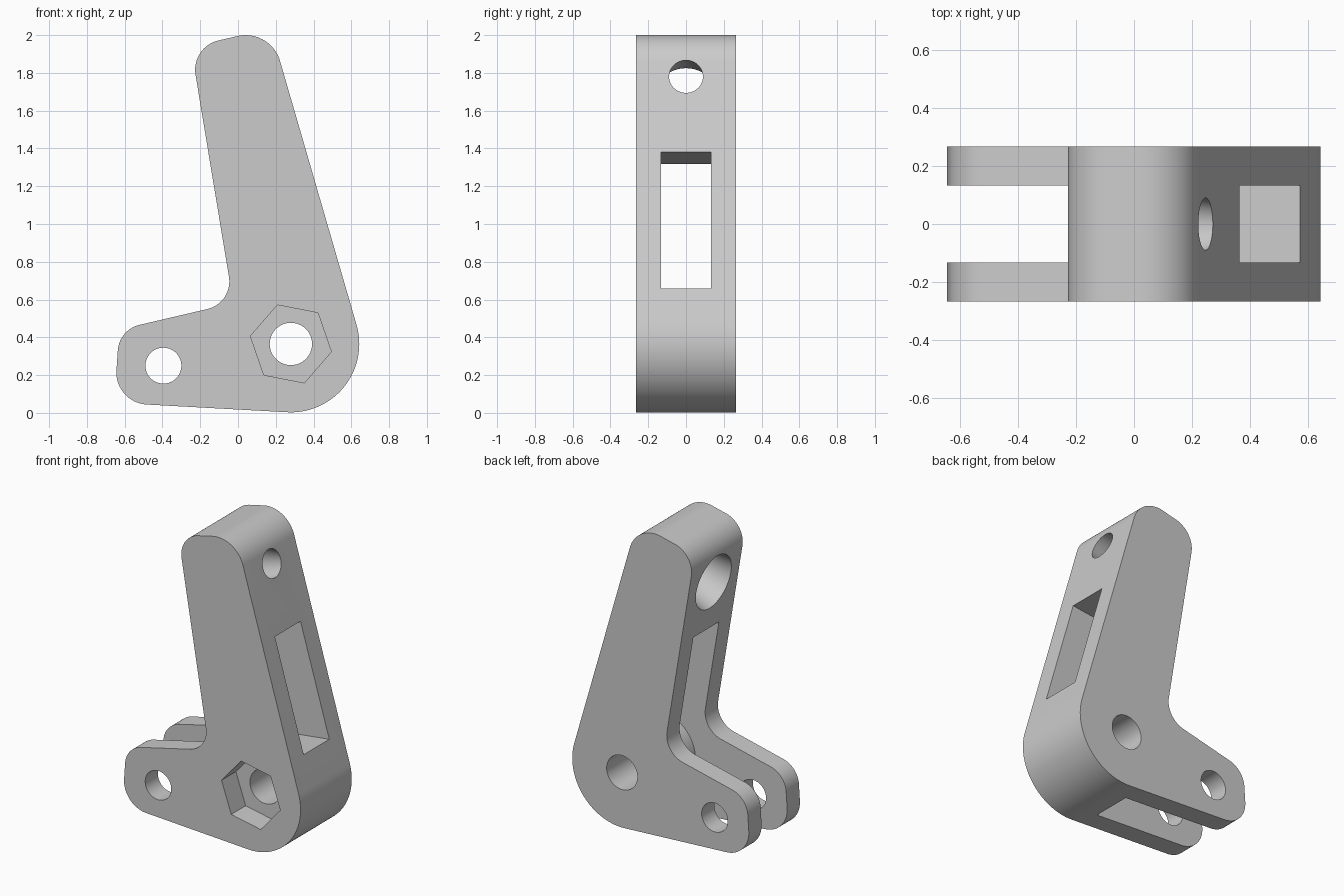
import bpy, bmesh
from math import sin, cos, radians
from mathutils import Matrix, Vector

if "Cube" in bpy.data.objects:
    bpy.data.objects.remove(bpy.data.objects["Cube"])

grey = bpy.data.materials.new("light grey")
grey.use_nodes = True
colour = (0.6, 0.6, 0.6, 1)
grey.diffuse_color = colour
grey.node_tree.nodes["Principled BSDF"].inputs["Base Color"].default_value = colour

HUB = (0.28, 0.365)
PIN = (-0.395, 0.25)
HALF = 0.266      # half thickness
SLOT = 0.133      # half slot width


def arc(centre, r, start, end, steps=20):
    angles = [radians(start + (end - start) * i / steps) for i in range(steps + 1)]
    return [(centre[0] + r * cos(a), centre[1] + r * sin(a)) for a in angles]


def finish(name, bm):
    bmesh.ops.recalc_face_normals(bm, faces=bm.faces)
    mesh = bpy.data.meshes.new(name)
    bm.to_mesh(mesh)
    bm.free()
    mesh.materials.append(grey)
    ob = bpy.data.objects.new(name, mesh)
    bpy.context.collection.objects.link(ob)
    return ob


def prism(name, outline, y0, y1):
    bm = bmesh.new()
    face = bm.faces.new([bm.verts.new((x, y0, z)) for x, z in outline])
    out = bmesh.ops.extrude_face_region(bm, geom=[face])
    verts = [v for v in out["geom"] if isinstance(v, bmesh.types.BMVert)]
    bmesh.ops.translate(bm, verts=verts, vec=(0, y1 - y0, 0))
    return finish(name, bm)


def taper(name, a, b, r1, r2):
    bm = bmesh.new()
    a, b = Vector(a), Vector(b)
    turn = (b - a).to_track_quat("Z", "Y").to_matrix().to_4x4()
    bmesh.ops.create_cone(bm, cap_ends=True, segments=64, radius1=r1, radius2=r2,
                          depth=(b - a).length,
                          matrix=Matrix.Translation((a + b) / 2) @ turn)
    return finish(name, bm)


# Bent lever body: rounded outline, counter-clockwise from the hub
outline = (arc(HUB, 0.362, -93, 16.3, 40)
           + arc((0.04, 1.81), 0.19, 16.3, 99.2)
           + arc((-0.067, 1.816), 0.16, 99.2, 189.4)
           + arc((-0.196, 0.696), 0.15, 9.4, -76)
           + arc((-0.487, 0.32), 0.15, 104, 173)
           + arc((-0.474, 0.214), 0.17, 173, 267))
lever = prism("bell_crank_lever", outline, -HALF, HALF)

# Slot running through the arm and the fork, around the solid hub
slot = ([(0.8, 0.687)] + arc(HUB, 0.257, 97, 207, 30)
        + [(0.222, -0.08), (-0.9, -0.08), (-0.9, 1.226), (0.8, 1.434)])

# Cable hole widening from the right face to the left face
right, left = Vector((0.245, 0, 1.78)), Vector((-0.2, 0, 1.65))
reach = (right - left) * 0.3

cutters = [
    prism("slot_cutter", slot, -SLOT, SLOT),
    prism("hub_hole_cutter", arc(HUB, 0.112, 0, 354.375, 63), -1, 1),
    prism("pin_hole_cutter", arc(PIN, 0.095, 0, 354.375, 63), -1, 1),
    prism("nut_recess_cutter", arc(HUB, 0.218, 49, 349, 5), -1, -HALF + 0.15),
    taper("cable_hole_cutter", right + reach, left - reach, 0.063, 0.207),
]

bpy.context.view_layer.objects.active = lever
for cutter in cutters:
    cutter.hide_render = True
    mod = lever.modifiers.new(cutter.name, "BOOLEAN")
    mod.operation = "DIFFERENCE"
    mod.solver = "EXACT"
    mod.object = cutter
    bpy.ops.object.modifier_apply(modifier=mod.name)
    bpy.data.objects.remove(cutter)

# Smooth the round surfaces and keep the edges sharp
bpy.ops.object.select_all(action="DESELECT")
lever.select_set(True)
bpy.ops.object.shade_smooth_by_angle(angle=radians(25))
